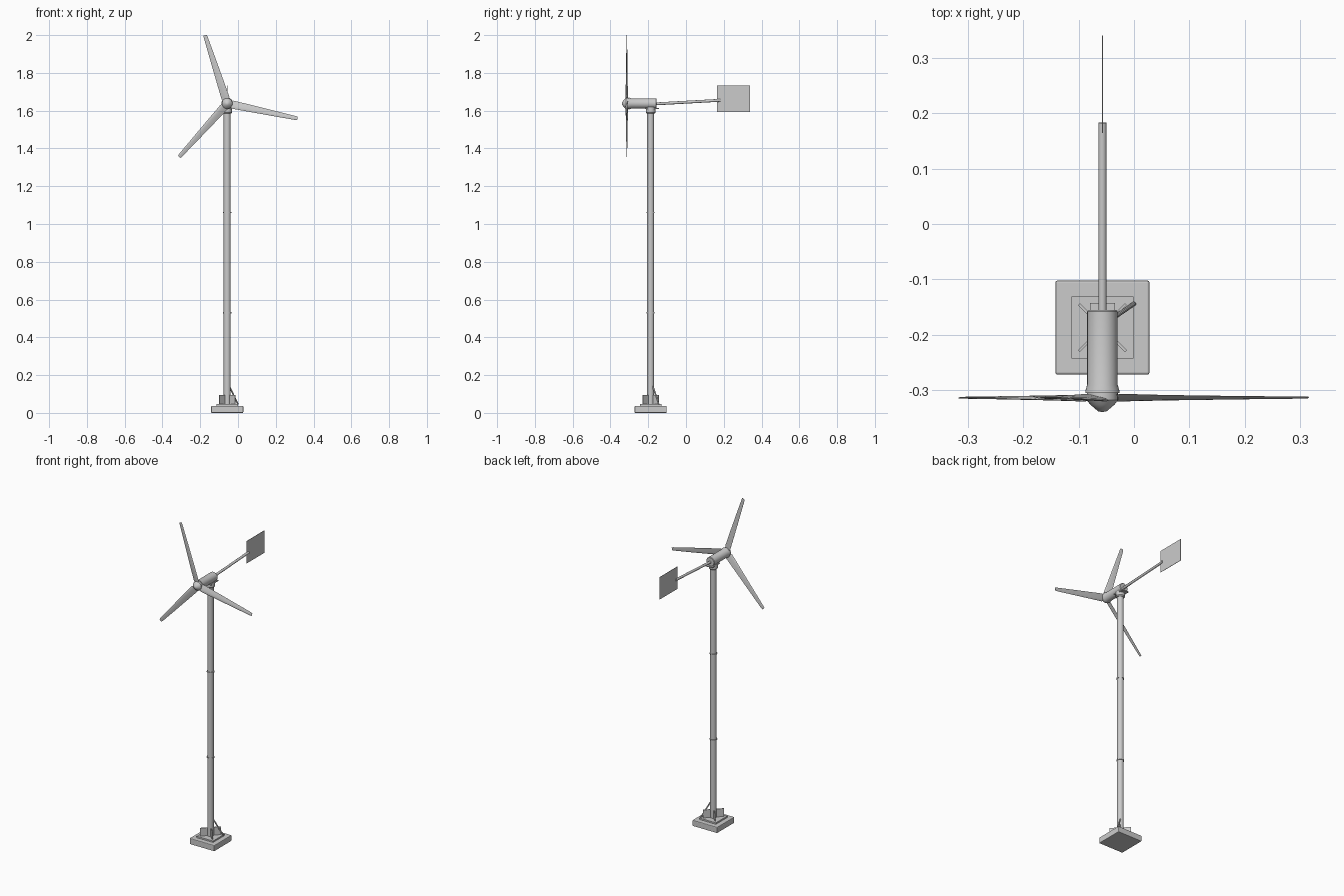
import bpy, bmesh, math
from mathutils import Vector, Matrix

if "Cube" in bpy.data.objects:
    bpy.data.objects.remove(bpy.data.objects["Cube"])

PX, PY = -0.057, -0.187      # mast axis
HZ = 1.638                   # rotor axis height
HUB_Y = -0.313


def finish(name, bm, smooth=False):
    bmesh.ops.recalc_face_normals(bm, faces=bm.faces)
    me = bpy.data.meshes.new(name)
    bm.to_mesh(me)
    bm.free()
    ob = bpy.data.objects.new(name, me)
    bpy.context.collection.objects.link(ob)
    if smooth:
        bpy.ops.object.select_all(action='DESELECT')
        bpy.context.view_layer.objects.active = ob
        ob.select_set(True)
        bpy.ops.object.shade_smooth_by_angle(angle=math.radians(35))
    return ob


def box(name, center, size, rot=0, bevel=0):
    bm = bmesh.new()
    bmesh.ops.create_cube(bm, size=1)
    bmesh.ops.scale(bm, vec=size, verts=bm.verts)
    if bevel:
        bmesh.ops.bevel(bm, geom=bm.edges[:], offset=bevel, segments=2,
                        profile=0.5, affect='EDGES')
    bm.transform(Matrix.Translation(center) @ Matrix.Rotation(rot, 4, 'Z'))
    return finish(name, bm)


def lathe(name, start, direction, profile, n=24):
    """Solid of revolution: profile is (distance along axis, radius)."""
    bm = bmesh.new()
    rings = [[bm.verts.new((r * math.cos(2 * math.pi * i / n),
                            r * math.sin(2 * math.pi * i / n), d))
              for i in range(n)] for d, r in profile]
    for a, b in zip(rings, rings[1:]):
        for i in range(n):
            j = (i + 1) % n
            bm.faces.new((a[i], a[j], b[j], b[i]))
    bm.faces.new(rings[0])
    bm.faces.new(rings[-1])
    q = Vector(direction).to_track_quat('Z', 'Y').to_matrix().to_4x4()
    bm.transform(Matrix.Translation(start) @ q)
    return finish(name, bm, True)


def rod(name, a, b, r, n=16):
    d = Vector(b) - Vector(a)
    return lathe(name, a, d, [(0, r), (d.length, r)], n)


# Foundation
box("base_slab", (PX, PY, 0.0185), (0.17, 0.17, 0.037), bevel=0.004)
box("base_plate", (PX, PY, 0.041), (0.112, 0.112, 0.01))
for i in range(2):
    box(f"gusset_{i}", (PX, PY, 0.07), (0.12, 0.005, 0.05),
        math.radians(45 + 90 * i))
rod("base_strut", (PX + 0.012, PY + 0.012, 0.14), (0.0, -0.144, 0.045), 0.004, 10)

# Mast with joint rings
rod("mast", (PX, PY, 0.04), (PX, PY, 1.60), 0.0185, 20)
for i, z in enumerate((0.53, 1.06)):
    rod(f"mast_joint_{i}", (PX, PY, z - 0.003), (PX, PY, z + 0.003), 0.0215, 20)

# Yaw bearing and tail bracket
lathe("yaw_bearing", (PX, PY, 1.585), (0, 0, 1),
      [(0, 0.021), (0.006, 0.026), (0.035, 0.026)])
box("tail_bracket", (PX, -0.18, 1.612), (0.045, 0.074, 0.006))

# Generator housing and nose
lathe("generator_housing", (PX, -0.155, HZ), (0, -1, 0),
      [(0, 0.025), (0.003, 0.0275), (0.135, 0.0275), (0.147, 0.031), (0.15, 0.031)], 32)
lathe("nose_cone", (PX, -0.304, HZ), (0, -1, 0),
      [(0, 0.028), (0.014, 0.028), (0.022, 0.022), (0.034, 0.008), (0.035, 0.003)])

# Tail
rod("tail_boom", (PX, -0.16, 1.636), (PX, 0.183, 1.655), 0.0075)
box("tail_vane", (PX, 0.252, 1.663), (0.002, 0.176, 0.138))

# Rotor blades: tapered, twisted airfoil sections
FOIL = [(-0.5, 0), (-0.4, 0.06), (-0.15, 0.09), (0.2, 0.05), (0.5, 0.004),
        (0.5, -0.004), (0.1, -0.03), (-0.25, -0.05), (-0.42, -0.04)]
STATIONS = [(0.012, 0.022, 18), (0.03, 0.045, 16), (0.12, 0.039, 12),
            (0.25, 0.03, 9), (0.37, 0.021, 7), (0.38, 0.017, 7)]


def blade(name, angle):
    bm = bmesh.new()
    rings = []
    for r, chord, tw in STATIONS:
        t = math.radians(tw)
        ring = []
        for u, v in FOIL:
            u, v = u * chord, v * chord
            ring.append(bm.verts.new((r, u * math.sin(t) - v * math.cos(t),
                                      u * math.cos(t) + v * math.sin(t))))
        rings.append(ring)
    n = len(FOIL)
    for a, b in zip(rings, rings[1:]):
        for i in range(n):
            j = (i + 1) % n
            bm.faces.new((a[i], a[j], b[j], b[i]))
    bm.faces.new(rings[0])
    bm.faces.new(rings[-1])
    bm.transform(Matrix.Translation((PX, HUB_Y, HZ)) @
                 Matrix.Rotation(-math.radians(angle), 4, 'Y'))
    finish(name, bm, True)


for i, a in enumerate((108, -12, 228)):
    blade(f"rotor_blade_{i}", a)
